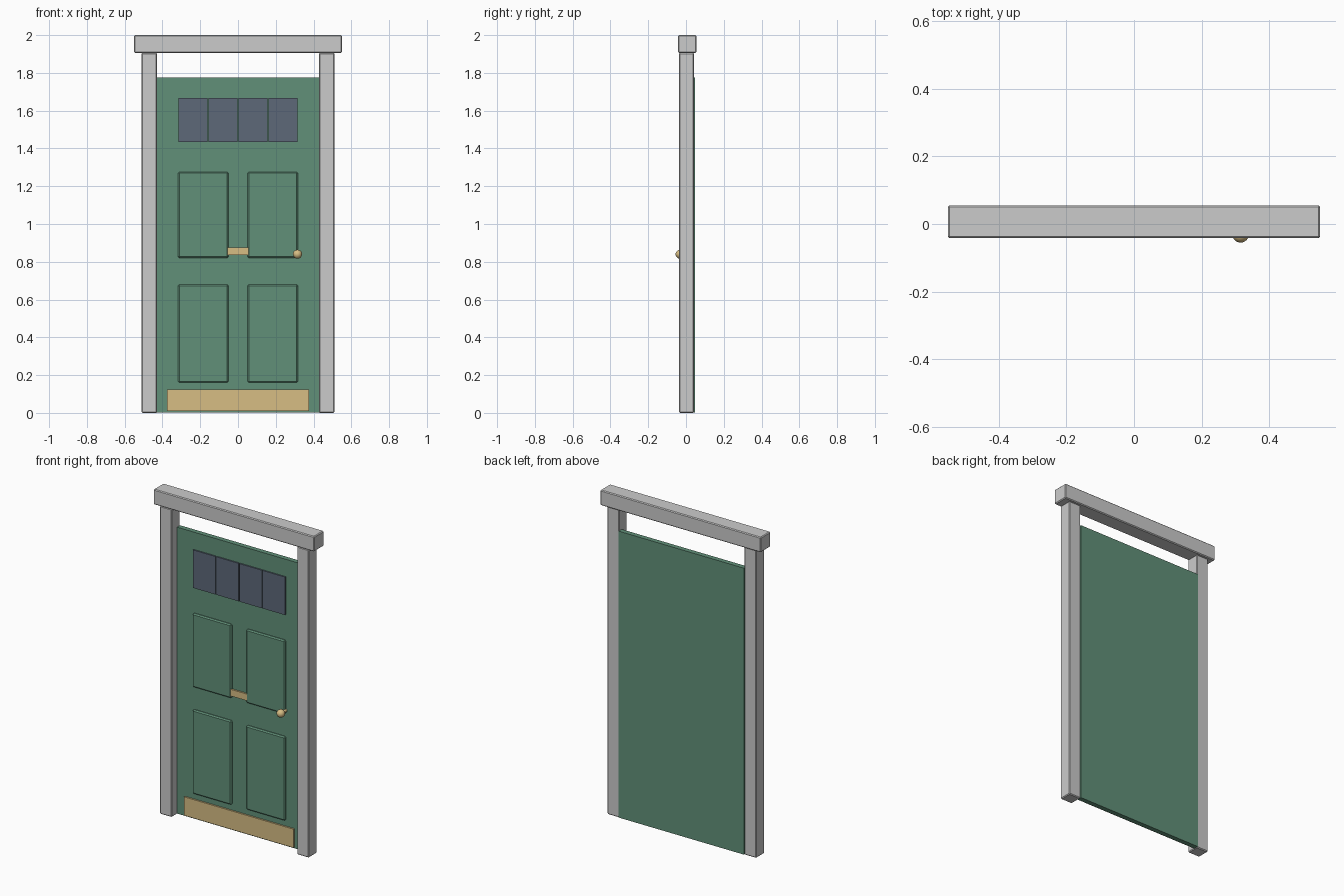
import bpy
import bmesh
from mathutils import Matrix

if "Cube" in bpy.data.objects:
    bpy.data.objects.remove(bpy.data.objects["Cube"])


def material(name, rgb):
    m = bpy.data.materials.new(name)
    m.diffuse_color = (*rgb, 1)
    m.use_nodes = True
    m.node_tree.nodes["Principled BSDF"].inputs["Base Color"].default_value = m.diffuse_color
    return m


green = material("green_paint", (0.12, 0.28, 0.19))
brass = material("brass", (0.68, 0.51, 0.23))
glass = material("dark_glass", (0.11, 0.14, 0.19))


def box(name, x, y, z, mat=None, bevel=0.0):
    """Box spanning the (min, max) pairs x, y, z."""
    spans = (x, y, z)
    mid = [(a + b) / 2 for a, b in spans]
    size = [b - a for a, b in spans]
    me = bpy.data.meshes.new(name)
    bm = bmesh.new()
    bmesh.ops.create_cube(bm, size=1, matrix=Matrix.Diagonal((*size, 1)))
    bm.to_mesh(me)
    bm.free()
    ob = bpy.data.objects.new(name, me)
    ob.location = mid
    bpy.context.collection.objects.link(ob)
    if mat:
        me.materials.append(mat)
    if bevel:
        mod = ob.modifiers.new("bevel", "BEVEL")
        mod.width = bevel
        mod.segments = 1
    return ob


def mirrored(name, x, y, z, mat=None, bevel=0.0):
    box(name + "_right", x, y, z, mat, bevel)
    box(name + "_left", (-x[1], -x[0]), y, z, mat, bevel)


# Frame: two jambs and a lintel
mirrored("jamb", (0.428, 0.51), (-0.037, 0.042), (0, 1.906), bevel=0.005)
box("lintel", (-0.55, 0.55), (-0.042, 0.055), (1.906, 2.0), bevel=0.005)

# Door slab
FRONT = 0.017
box("door_slab", (-0.43, 0.43), (FRONT, 0.047), (0.003, 1.775), green)

# Raised panels
for label, z in (("lower", (0.16, 0.68)), ("upper", (0.82, 1.276))):
    mirrored(label + "_panel", (0.05, 0.317), (FRONT - 0.012, FRONT + 0.01), z,
             green, bevel=0.007)

# Row of four window panes
for i in range(4):
    cx = (i - 1.5) * 0.159
    box(f"window_pane_{i + 1}", (cx - 0.077, cx + 0.077),
        (FRONT - 0.008, FRONT + 0.01), (1.433, 1.668), glass)

# Brass letter plate and kick plate
box("letter_plate", (-0.09, 0.09), (FRONT - 0.011, FRONT + 0.01), (0.835, 0.876), brass)
box("kick_plate", (-0.375, 0.375), (FRONT - 0.01, FRONT + 0.01), (0.01, 0.125), brass)

# Door knob with its stem
bpy.ops.mesh.primitive_uv_sphere_add(segments=24, ring_count=12, radius=0.024,
                                     location=(0.315, -0.031, 0.84))
knob = bpy.context.object
knob.name = "knob"
knob.data.materials.append(brass)
bpy.ops.object.shade_smooth()
bpy.ops.mesh.primitive_cylinder_add(vertices=16, radius=0.01, depth=0.045,
                                    location=(0.315, -0.004, 0.84),
                                    rotation=(1.5708, 0, 0))
stem = bpy.context.object
stem.name = "knob_stem"
stem.data.materials.append(brass)
bpy.ops.object.shade_smooth_by_angle()
